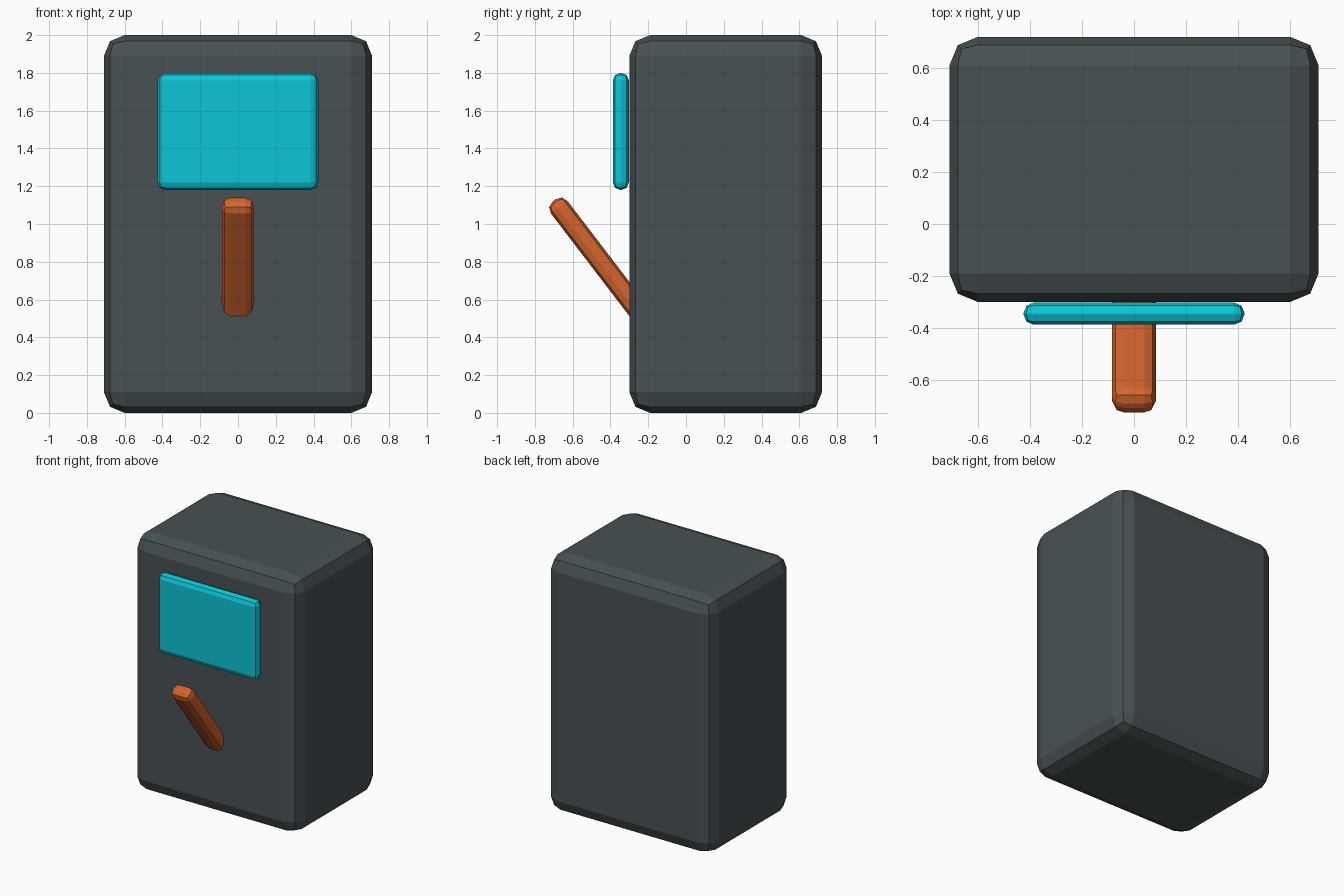
import bpy
import math

cube = bpy.data.objects.get("Cube")
if cube:
    bpy.data.objects.remove(cube, do_unlink=True)


def make_material(name, color):
    mat = bpy.data.materials.new(name)
    mat.use_nodes = True
    mat.diffuse_color = (*color, 1)
    bsdf = next(n for n in mat.node_tree.nodes if n.type == "BSDF_PRINCIPLED")
    bsdf.inputs["Base Color"].default_value = (*color, 1)
    return mat


def bevelled_box(name, size, center, bevel, mat, tilt=0.0):
    """Box with flat two-step bevels, tilted about the x axis."""
    bpy.ops.mesh.primitive_cube_add(size=1, location=center, rotation=(tilt, 0, 0))
    obj = bpy.context.object
    obj.name = name
    obj.scale = size
    bpy.ops.object.transform_apply(location=False, rotation=False, scale=True)
    mod = obj.modifiers.new("Bevel", "BEVEL")
    mod.width = bevel
    mod.segments = 2
    obj.data.materials.append(mat)
    return obj


slate = make_material("dark slate", (0.065, 0.082, 0.088))
cyan = make_material("bright cyan", (0.004, 0.56, 0.67))
orange = make_material("burnt orange", (0.66, 0.13, 0.027))

# Cabinet and the screen on its front
bevelled_box("cabinet", (1.42, 1.02, 2.0), (0, 0.21, 1.0), 0.11, slate)
bevelled_box("screen", (0.85, 0.085, 0.62), (0, -0.345, 1.49), 0.04, cyan)

# Lever leaning out of the front, its foot buried in the cabinet
tilt = math.radians(37.4)
length = 0.85
tip_y, tip_z = -0.699, 1.125
lever_center = (0, tip_y + math.sin(tilt) * length / 2, tip_z - math.cos(tilt) * length / 2)
bevelled_box("lever", (0.17, 0.11, length), lever_center, 0.045, orange, tilt)
